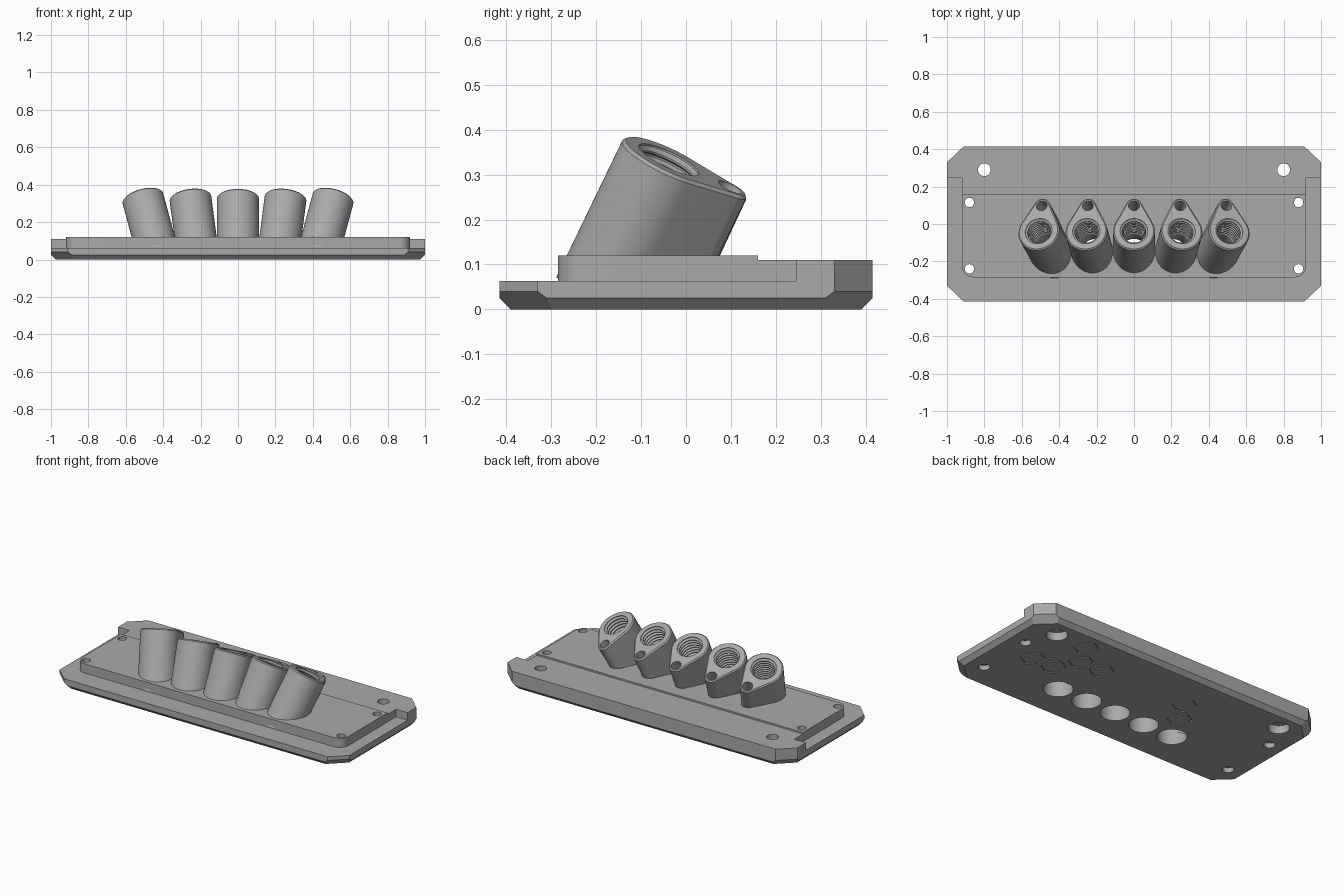
import bpy, bmesh
from math import sin, cos, pi, radians, acos
from mathutils import Matrix, Vector

cube = bpy.data.objects.get("Cube")
if cube:
    bpy.data.objects.remove(cube, do_unlink=True)

grey = bpy.data.materials.new("light grey")
grey.use_nodes = True
grey.diffuse_color = (0.4, 0.4, 0.4, 1)
grey.node_tree.nodes["Principled BSDF"].inputs["Base Color"].default_value = (0.4, 0.4, 0.4, 1)


def to_object(name, bm, matrix=None):
    if matrix:
        bm.transform(matrix)
    bmesh.ops.recalc_face_normals(bm, faces=bm.faces)
    mesh = bpy.data.meshes.new(name)
    bm.to_mesh(mesh)
    bm.free()
    mesh.materials.append(grey)
    obj = bpy.data.objects.new(name, mesh)
    bpy.context.collection.objects.link(obj)
    return obj


def loft_mesh(sections, closed=False):
    """Skin a stack of (outline, z) sections; cap the ends or close the loop."""
    bm = bmesh.new()
    rings = [[bm.verts.new((x, y, z)) for x, y in outline] for outline, z in sections]
    pairs = list(zip(rings, rings[1:])) + ([(rings[-1], rings[0])] if closed else [])
    for a, b in pairs:
        for i in range(len(a)):
            bm.faces.new((a[i - 1], a[i], b[i], b[i - 1]))
    if not closed:
        bm.faces.new(rings[0])
        bm.faces.new(rings[-1])
    return bm


def loft(name, sections, matrix=None, closed=False):
    return to_object(name, loft_mesh(sections, closed), matrix)


def circle(r, n=48, cx=0, cy=0, start=0):
    return [(cx + r * cos(start + 2 * pi * i / n), cy + r * sin(start + 2 * pi * i / n))
            for i in range(n)]


def teardrop(r1, r2, d):
    """Large circle at the origin blended into a small one at distance d along y."""
    a = acos((r1 - r2) / d)
    big = [a + (2 * pi - 2 * a) * i / 48 for i in range(49)]
    small = [-a + 2 * a * i / 20 for i in range(21)]
    return ([(-r1 * sin(t), r1 * cos(t)) for t in big]
            + [(-r2 * sin(t), d + r2 * cos(t)) for t in small])


def combine(target, others, operation):
    """Apply booleans, then remove the helper objects."""
    bpy.context.view_layer.objects.active = target
    for other in others:
        other.hide_render = True
        mod = target.modifiers.new("cut", 'BOOLEAN')
        mod.operation, mod.solver, mod.object = operation, 'EXACT', other
        bpy.ops.object.modifier_apply(modifier=mod.name)


def discard(objs):
    for o in objs:
        bpy.data.objects.remove(o, do_unlink=True)


# Base plate: a block trimmed by chamfer planes
W, D, H = 1.0, 0.415, 0.063
CX, CY = 0.91, 0.33
bm = loft_mesh([([(-W, -D), (W, -D), (W, D), (-W, D)], z) for z in (0, H)])


def trim(point, normal):
    geom = bm.verts[:] + bm.edges[:] + bm.faces[:]
    bmesh.ops.bisect_plane(bm, geom=geom, plane_co=point, plane_no=normal, clear_outer=True)
    edges = [e for e in bm.edges if e.is_boundary]
    if edges:
        bmesh.ops.contextual_create(bm, geom=edges)


for sx in (-1, 1):
    for sy in (-1, 1):
        side = Vector((sx * (D - CY), sy * (W - CX), 0)).normalized()
        trim((sx * CX, sy * D, 0), side)
        trim((sx * CX, sy * D, 0.04), side - Vector((0, 0, 1)))
for s in (-1, 1):
    trim((s * W, 0, 0.025), (s, 0, -1))
    trim((0, s * D, 0.025), (0, s, -1))
plate = to_object("base_plate", bm)

# Rear ledge with an ear at each end
half = [(0.92, 0.1), (0.92, 0.245), (W, 0.245), (W, CY), (CX, D)]
ledge_outline = half + [(-x, y) for x, y in reversed(half)]
ledge = loft("rear_ledge", [(ledge_outline, z) for z in (0.045, 0.11)])

# Raised panel with rounded front corners
R = 0.06
corner = [(0.92 - R + R * sin(t), -0.285 + R - R * cos(t))
          for t in [pi / 2 * i / 10 for i in range(11)]]
panel_outline = corner + [(0.92, 0.16), (-0.92, 0.16)] + [(-x, y) for x, y in reversed(corner)]
panel = loft("raised_panel", [(panel_outline, z) for z in (0.04, 0.12)])
combine(plate, [ledge, panel], 'UNION')
discard([ledge, panel])

# Screw holes, wider on the underside
cutters = []


def drill(x, y, r, z0, z1):
    cutters.append(loft("hole_cutter", [(circle(r, 40, x, y), z) for z in (z0, z1)]))


for s in (-1, 1):
    drill(s * 0.8, 0.29, 0.034, -0.1, 0.3)
    drill(s * 0.8, 0.29, 0.06, -0.1, 0.05)
    for y in (-0.24, 0.115):
        drill(s * 0.88, y, 0.025, -0.1, 0.3)
        drill(s * 0.88, y, 0.032, -0.1, 0.03)

# Hexagon grooves under the plate, laid out on a honeycomb (column, row)
for col, row in [(3.85, 2), (3.35, 1), (2.35, 1), (4.9, 0), (3.9, 0), (-1.65, 1), (-2.15, 0)]:
    x, y = col * 0.15, 0.008 + row * 0.137
    rings = [(circle(r, 6, x, y, pi / 6), z)
             for r, z in ((0.074, -0.01), (0.074, 0.012), (0.065, 0.012), (0.065, -0.01))]
    cutters.append(loft("groove_cutter", rings, closed=True))
combine(plate, cutters, 'DIFFERENCE')
discard(cutters)

# Fanned, leaning sockets with threaded bores
LOBE = 0.15
thread = [(circle(0.074), 0.03), (circle(0.074), -0.004)]
for i in range(8):
    z = -0.012 - i * 0.02
    thread += [(circle(0.063), z), (circle(0.063), z - 0.004),
               (circle(0.075), z - 0.01), (circle(0.075), z - 0.014)]
thread += [(circle(0.066), -0.18), (circle(0.066), -0.3)]

sockets = []
for i in range(-2, 3):
    place = (Matrix.Translation((0.255 * i, -0.038, 0.333))
             @ Matrix.Rotation(radians(7.5 * i), 4, 'Y')
             @ Matrix.Rotation(radians(-25), 4, 'X'))
    bm = loft_mesh([(teardrop(0.112, 0.043, LOBE), -0.4),
                    (teardrop(0.112, 0.043, LOBE), -0.007),
                    (teardrop(0.105, 0.036, LOBE), 0)])
    bm.transform(place)
    trim((0, 0, 0.07), (0, 0, -1))
    socket = to_object("socket_%d" % (i + 3), bm)

    bore = loft("bore_cutter", thread, place)
    screw = loft("screw_cutter", [(circle(0.029, 32, 0, LOBE), z) for z in (0.05, -0.14)], place)
    inlet = loft("inlet_cutter", [(circle(0.083, 48, 0.205 * i, -0.163), z) for z in (-0.1, 0.1)])
    combine(socket, [bore, screw, inlet], 'DIFFERENCE')
    combine(plate, [bore, inlet], 'DIFFERENCE')
    discard([bore, screw, inlet])
    sockets.append(socket)

# Smooth round walls, keep corners crisp
for obj in [plate] + sockets:
    bpy.ops.object.select_all(action='DESELECT')
    obj.select_set(True)
    bpy.context.view_layer.objects.active = obj
    bpy.ops.object.shade_smooth_by_angle(angle=radians(25))
